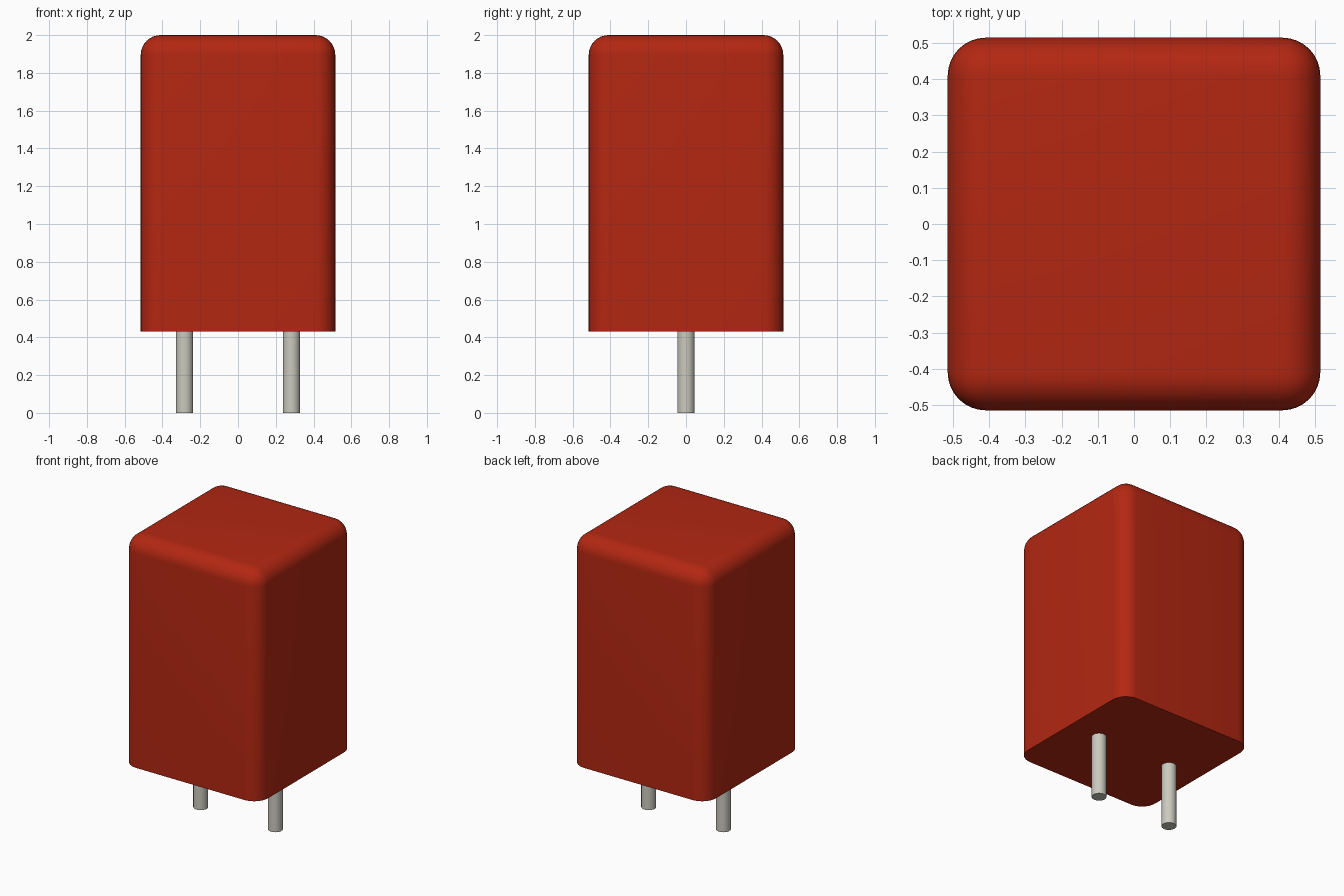
import bpy
import bmesh
import math

if "Cube" in bpy.data.objects:
    bpy.data.objects.remove(bpy.data.objects["Cube"], do_unlink=True)


def make_material(name, rgb):
    mat = bpy.data.materials.new(name)
    mat.use_nodes = True
    color = (*rgb, 1.0)
    mat.diffuse_color = color
    mat.node_tree.nodes["Principled BSDF"].inputs["Base Color"].default_value = color
    return mat


def add_object(name, bm, mat):
    bmesh.ops.recalc_face_normals(bm, faces=bm.faces)
    mesh = bpy.data.meshes.new(name)
    bm.to_mesh(mesh)
    bm.free()
    mesh.materials.append(mat)
    obj = bpy.data.objects.new(name, mesh)
    bpy.context.collection.objects.link(obj)
    bpy.ops.object.select_all(action="DESELECT")
    obj.select_set(True)
    bpy.context.view_layer.objects.active = obj
    bpy.ops.object.shade_smooth_by_angle(angle=math.radians(35))
    return obj


red = make_material("red plastic", (0.45, 0.02, 0.006))
metal = make_material("tinned metal", (0.60, 0.59, 0.52))

WIDTH, BOTTOM, TOP, ROUND = 1.03, 0.43, 2.0, 0.105
PIN_X, PIN_RADIUS, PIN_OVERLAP = 0.283, 0.046, 0.02

# Body: a box rounded on its top and upright edges, flat and sharp underneath
bm = bmesh.new()
bmesh.ops.create_cube(bm, size=1.0)
for v in bm.verts:
    v.co.x *= WIDTH
    v.co.y *= WIDTH
    v.co.z = TOP if v.co.z > 0 else BOTTOM
rounded = [e for e in bm.edges if any(v.co.z > BOTTOM + 0.1 for v in e.verts)]
bmesh.ops.bevel(bm, geom=rounded, offset=ROUND, offset_type="OFFSET",
                segments=8, profile=0.5, affect="EDGES", clamp_overlap=True)
add_object("body", bm, red)

# Pins: two round leads, ending just inside the body
for side, x in (("left", PIN_X), ("right", -PIN_X)):
    bm = bmesh.new()
    length = BOTTOM + PIN_OVERLAP
    bmesh.ops.create_cone(bm, cap_ends=True, segments=32, radius1=PIN_RADIUS,
                          radius2=PIN_RADIUS, depth=length)
    bmesh.ops.translate(bm, verts=bm.verts, vec=(x, 0, length / 2))
    add_object(f"{side}_pin", bm, metal)
